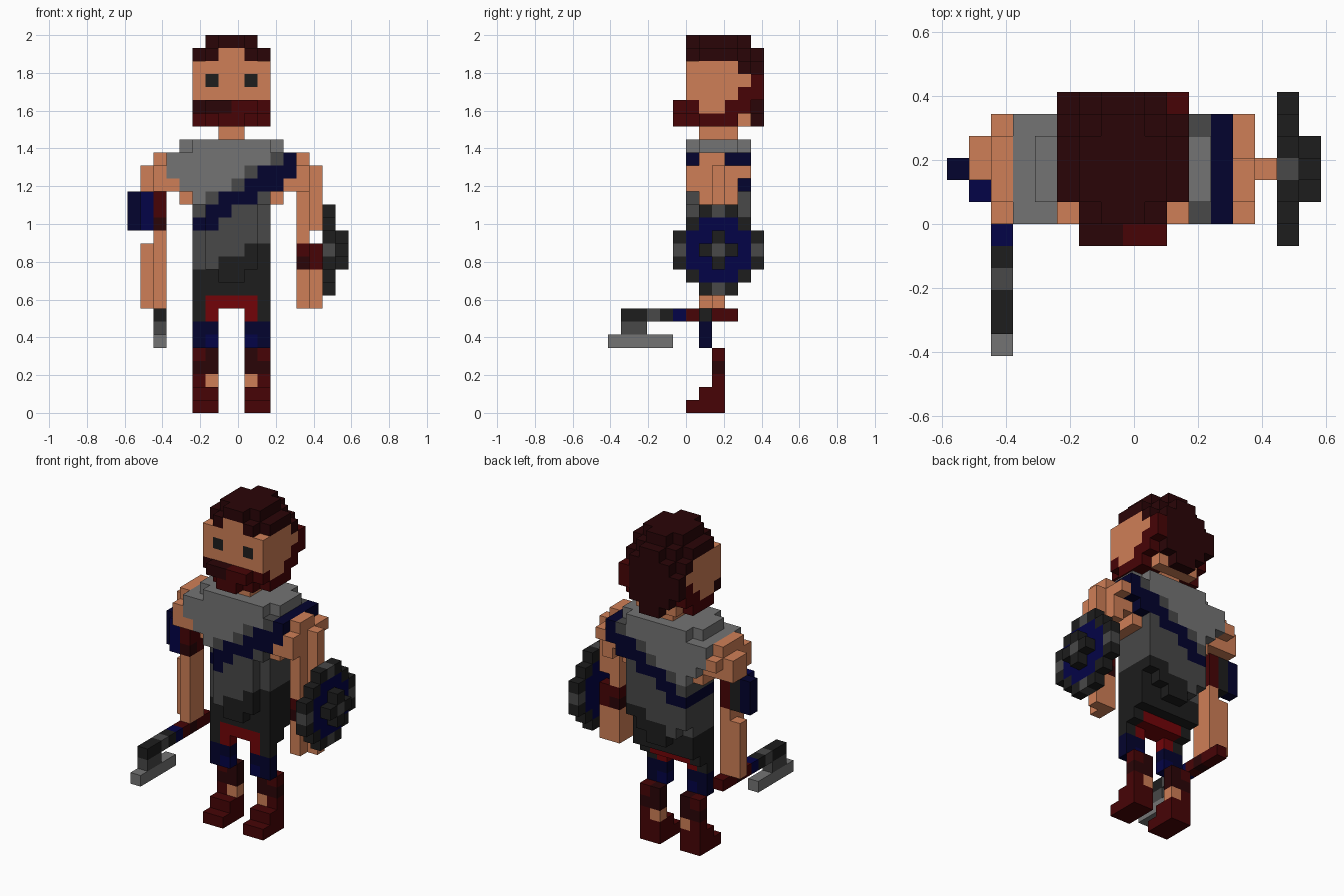
import bpy
import bmesh

if "Cube" in bpy.data.objects:
    bpy.data.objects.remove(bpy.data.objects["Cube"], do_unlink=True)

U = 2 / 29                 # edge of one block
NX, NY = 17, 12            # blocks across and deep


def material(name, rgb):
    lin = [((c / 255 + 0.055) / 1.055) ** 2.4 if c > 10 else c / 255 / 12.92 for c in rgb]
    m = bpy.data.materials.new(name)
    m.use_nodes = True
    m.diffuse_color = (*lin, 1)
    m.node_tree.nodes["Principled BSDF"].inputs["Base Color"].default_value = (*lin, 1)
    return m


MATS = [material(n, c) for n, c in (
    ("skin", (207, 127, 87)), ("light grey", (116, 116, 116)), ("mid grey", (72, 72, 72)),
    ("charcoal", (29, 29, 29)), ("navy", (3, 3, 71)), ("dark navy", (3, 3, 46)),
    ("red", (114, 4, 8)), ("red brown", (71, 4, 6)), ("dark brown", (42, 5, 7)))]
SKIN, LIGHT, MID, DARK, NAVY, DNAVY, RED, RBROWN, DBROWN = range(9)

# Outward face corners for each direction
SIDES = {
    (1, 0, 0): ((1, 0, 0), (1, 1, 0), (1, 1, 1), (1, 0, 1)),
    (-1, 0, 0): ((0, 0, 0), (0, 0, 1), (0, 1, 1), (0, 1, 0)),
    (0, 1, 0): ((0, 1, 0), (0, 1, 1), (1, 1, 1), (1, 1, 0)),
    (0, -1, 0): ((0, 0, 0), (1, 0, 0), (1, 0, 1), (0, 0, 1)),
    (0, 0, 1): ((0, 0, 1), (1, 0, 1), (1, 1, 1), (0, 1, 1)),
    (0, 0, -1): ((0, 0, 0), (0, 1, 0), (1, 1, 0), (1, 0, 0)),
}


def both(*boxes):
    """Boxes plus their copies across the body's middle plane."""
    return [b for a in boxes for b in (a, (16 - a[1], 16 - a[0], *a[2:]))]


def part(name, boxes):
    """Blocky part from boxes (x0, x1, y0, y1, z0, z1, colour); later boxes repaint."""
    cells = {}
    for x0, x1, y0, y1, z0, z1, col in boxes:
        for x in range(x0, x1):
            for y in range(y0, y1):
                for z in range(z0, z1):
                    cells[x, y, z] = col(x, y, z) if callable(col) else col
    bm, verts = bmesh.new(), {}
    for c, col in cells.items():
        for d, corners in SIDES.items():
            if tuple(c[i] + d[i] for i in range(3)) in cells:
                continue
            ring = []
            for o in corners:
                k = tuple(c[i] + o[i] for i in range(3))
                if k not in verts:
                    verts[k] = bm.verts.new(((k[0] - NX / 2) * U, (k[1] - NY / 2) * U, k[2] * U))
                ring.append(verts[k])
            bm.faces.new(ring).material_index = col
    me = bpy.data.meshes.new(name)
    bm.to_mesh(me)
    bm.free()
    for m in MATS:
        me.materials.append(m)
    ob = bpy.data.objects.new(name, me)
    bpy.context.collection.objects.link(ob)


# Head: skin block with eyes, rounded hair cap and beard
part("head", [(5, 11, 6, 11, 24, 27, SKIN), (7, 9, 6, 7, 27, 28, SKIN),
              (6, 10, 10, 11, 22, 24, SKIN)]
     + both((6, 7, 6, 7, 25, 26, DARK), (5, 6, 7, 9, 23, 24, SKIN),
            (5, 6, 10, 11, 24, 25, RBROWN), (5, 6, 10, 11, 26, 27, DBROWN)))
part("hair", [(6, 10, 7, 10, 28, 29, DBROWN), (7, 9, 6, 11, 28, 29, DBROWN),
              (5, 11, 7, 10, 27, 28, DBROWN), (6, 10, 7, 11, 27, 28, DBROWN),
              (7, 9, 11, 12, 22, 28, DBROWN), (6, 10, 11, 12, 23, 27, DBROWN),
              (5, 6, 11, 12, 24, 26, DBROWN), (10, 11, 11, 12, 24, 26, RBROWN)]
     + both((6, 7, 6, 7, 27, 28, DBROWN)))
part("beard", [(5, 11, 7, 10, 22, 23, RBROWN), (6, 10, 6, 10, 22, 24, RBROWN),
               (6, 10, 5, 6, 23, 24, RBROWN), (7, 9, 5, 6, 22, 23, RBROWN),
               (6, 8, 5, 6, 23, 24, DBROWN),
               (5, 6, 6, 7, 23, 24, DBROWN), (10, 11, 6, 7, 23, 24, RBROWN)]
     + both((5, 6, 9, 11, 23, 24, RBROWN)))
part("neck", [(7, 9, 7, 10, 21, 22, SKIN)])


# Tunic: a diagonal sash divides the light top from the darker skirt
def tunic_colour(x, y, z):
    d = z - (14 + (x - 5) * 0.65)
    if -0.92 < d < 0.78:
        return DNAVY
    if d >= 1.5 or z == 20:
        return LIGHT
    return DARK if z < 11 + (x > 6) + (x > 8) else MID


part("tunic", [(*box, tunic_colour) for box in (
    (5, 11, 6, 11, 20, 21), (4, 12, 7, 10, 20, 21), (3, 13, 6, 11, 18, 20),
    (4, 12, 6, 11, 17, 18), (5, 11, 6, 11, 16, 17), (5, 11, 7, 11, 12, 16),
    (6, 10, 6, 11, 11, 16), (7, 9, 6, 11, 10, 11), (5, 11, 7, 10, 9, 12))])
part("armpits", both((4, 5, 7, 10, 16, 17, SKIN)))

# Hips and legs
part("shorts", [(6, 10, 7, 9, 8, 9, RED)]
     + both((5, 6, 7, 9, 8, 9, DARK), (5, 6, 7, 8, 7, 8, DARK), (6, 7, 7, 8, 7, 8, RED)))
for i, side in enumerate(("right", "left")):
    part(side + "_knee", both((5, 7, 7, 8, 5, 7, DNAVY), (6, 7, 7, 8, 5, 6, NAVY))[i::2])
    part(side + "_boot", both((5, 7, 8, 9, 2, 5, DBROWN), (5, 6, 8, 9, 4, 5, RBROWN),
                              (6, 7, 8, 9, 2, 3, SKIN), (5, 7, 7, 9, 1, 2, RBROWN),
                              (5, 7, 6, 9, 0, 1, RBROWN), (5, 6, 8, 9, 2, 3, RBROWN))[i::2])

# Right arm with bracer
part("right_arm", [(2, 3, 7, 10, 19, 20, SKIN), (2, 3, 6, 11, 18, 19, SKIN),
                   (2, 4, 6, 10, 17, 18, SKIN), (1, 2, 8, 10, 17, 19, SKIN),
                   (2, 3, 7, 9, 8, 14, SKIN), (1, 2, 8, 9, 8, 13, SKIN)])
part("right_bracer", [(2, 3, 7, 9, 14, 17, RBROWN), (2, 3, 7, 8, 14, 15, DBROWN),
                      (1, 2, 7, 8, 14, 17, NAVY), (1, 2, 8, 9, 14, 17, DARK),
                      (0, 1, 8, 9, 14, 17, DNAVY)])

# Left arm with shield strap
part("left_arm", [(13, 14, 7, 9, 19, 20, SKIN), (13, 14, 6, 11, 18, 19, SKIN),
                  (12, 14, 6, 10, 17, 18, SKIN), (13, 14, 7, 10, 16, 17, SKIN),
                  (13, 14, 7, 9, 13, 16, SKIN), (14, 15, 8, 9, 14, 19, SKIN),
                  (13, 14, 7, 9, 8, 11, SKIN), (14, 15, 8, 9, 8, 11, SKIN)])
part("shield_strap", [(13, 14, 7, 9, 11, 13, RBROWN), (14, 15, 8, 9, 11, 13, RBROWN),
                      (13, 14, 7, 9, 11, 12, DBROWN)])


# Round shield: rim, field and cross-shaped boss
def shield_colour(x, y, z):
    a, b = sorted((abs(y - 8), abs(z - 12)))
    if b == 3:
        return MID if a == 0 else DARK
    return DARK if a == 2 else NAVY


part("shield", [(15, 16, 8 - h, 9 + h, 12 + s * r, 13 + s * r, shield_colour)
                for r, h in ((0, 3), (1, 3), (2, 2), (3, 1)) for s in (-1, 1)])
part("shield_boss", [(16, 17, 7, 10, 12, 13, DARK), (16, 17, 8, 9, 11, 14, DARK),
                     (16, 17, 8, 9, 12, 13, MID)])

# Axe: banded handle, then a stepped blade below the front end
bands = (DARK, DARK, MID, DARK, NAVY, RBROWN, DBROWN, RBROWN, RBROWN)
part("axe_handle", [(2, 3, 1 + i, 2 + i, 7, 8, c) for i, c in enumerate(bands)])
part("axe_blade", [(2, 3, 1, 3, 6, 7, MID), (2, 3, 0, 5, 5, 6, LIGHT)])
